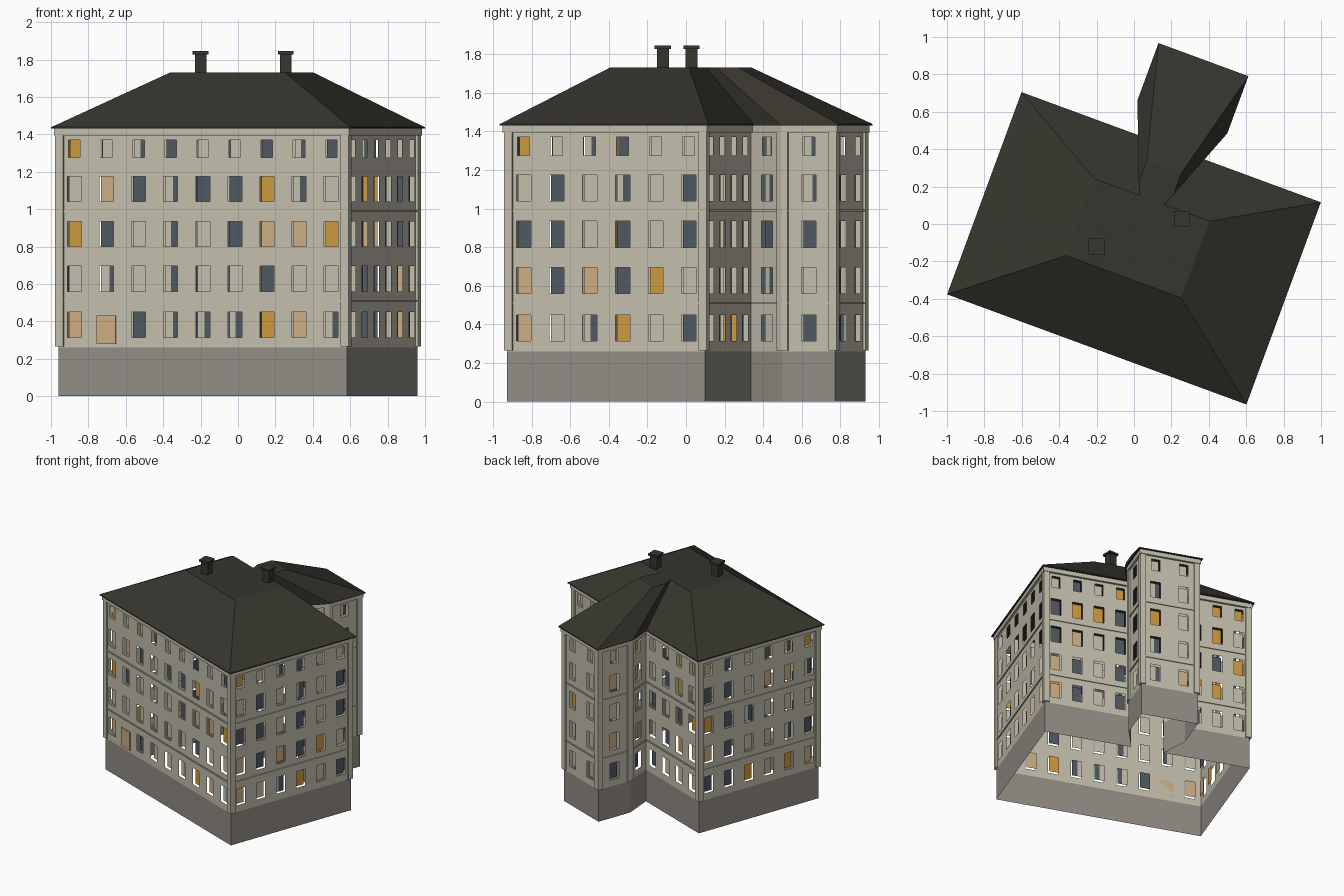
import bpy, bmesh, math, random
from mathutils import Vector, Matrix

if "Cube" in bpy.data.objects:
    bpy.data.objects.remove(bpy.data.objects["Cube"])

random.seed(4)
# The whole house is turned about z and shifted to centre it
PLACE = Matrix.Translation((0, -0.13, 0)) @ Matrix.Rotation(math.radians(-20.2), 4, 'Z')


def mat(name, rgb):
    m = bpy.data.materials.new(name)
    m.diffuse_color = (*rgb, 1)
    m.use_nodes = True
    m.node_tree.nodes["Principled BSDF"].inputs["Base Color"].default_value = m.diffuse_color
    return m


PLASTER = mat("plaster", (0.545, 0.515, 0.413))
STONE = mat("plinth_stone", (0.287, 0.266, 0.235))
ROOF = mat("dark_roof", (0.037, 0.035, 0.026))
GLASS = mat("blue_glass", (0.076, 0.100, 0.122))
LIT = mat("amber_light", (0.61, 0.314, 0.048))
BLIND = mat("tan_blind", (0.61, 0.413, 0.223))


def finish(name, bm, mats, matrix=PLACE):
    me = bpy.data.meshes.new(name)
    bm.to_mesh(me)
    bm.free()
    for m in mats:
        me.materials.append(m)
    ob = bpy.data.objects.new(name, me)
    ob.matrix_world = matrix
    bpy.context.collection.objects.link(ob)
    return ob


def outline(o=0.0):
    """Counter-clockwise footprint, pushed outwards by o."""
    a, b, n = 0.8225 + o, 0.546 + o, 0.13 + 1.55 * o
    w, m, l = 0.226 + o, 0.755 - 0.2 * o, 1.045 + o
    half = [(a, -b), (a, b), (n, b), (w, m), (w, l)]
    pts = half + [(-x, y) for x, y in reversed(half)]
    return [Vector((x, y, 0)) for x, y in pts]


def at(p, z):
    return (p.x, p.y, z)


def quad(bm, pts, index=0):
    f = bm.faces.new([bm.verts.new(p) for p in pts])
    f.material_index = index
    return f


def prism(bm, pts, z0, z1):
    lo = [bm.verts.new(at(p, z0)) for p in pts]
    hi = [bm.verts.new(at(p, z1)) for p in pts]
    for i in range(len(pts)):
        j = (i + 1) % len(pts)
        bm.faces.new((lo[i], lo[j], hi[j], hi[i]))
    bm.faces.new(lo[::-1])
    bm.faces.new(hi)


def ring(bm, proud, z0, z1):
    """Band running round the house on the wall surface."""
    inn, out = outline(), outline(proud)
    for i in range(len(inn)):
        j = (i + 1) % len(inn)
        quad(bm, [at(out[i], z0), at(out[j], z0), at(out[j], z1), at(out[i], z1)])
        quad(bm, [at(inn[i], z0), at(inn[j], z0), at(out[j], z0), at(out[i], z0)])
        quad(bm, [at(out[i], z1), at(out[j], z1), at(inn[j], z1), at(inn[i], z1)])


# Window rows from bottom to top: sill, head, width
ROWS = [(0.315, 0.45, 0.08), (0.56, 0.695, 0.08), (0.80, 0.935, 0.08),
        (1.04, 1.175, 0.08), (1.275, 1.37, 0.066)]
# Window fillings, bottom row first:
# b closed, g glass, o lit, t blind, h half glass, D door
FILL = {
    9: ["tDghhhoth", "bhbhbbgbb", "ogbhbgtto", "btghggohb", "obhgbbghg"],
    0: ["tbhobg", "tgtgob", "ggbgbg", "bgbhbg", "obhgbb"],
    1: ["tgbg", "tgbg", "gtbg", "googb"[:4], "bgbo"],
    2: ["b", "h", "g", "h", "h"],
    3: ["g", "b", "g", "h", "h"],
    4: ["ht", "hb", "ob", "hb", "bb"],
    7: ["ghbb", "hgob", "gbgo", "bgob", "hboo"],
}
COLUMNS = [6, 4, 1, 1, 2, 1, 1, 4, 6, 9]
INDEX = {'b': 0, 'g': 1, 'o': 2, 't': 3}
SETBACK = 0.025

wall, panes, door = bmesh.new(), bmesh.new(), bmesh.new()
P = outline()
for e, count in enumerate(COLUMNS):
    p, q = P[e], P[(e + 1) % len(P)]
    length = (q - p).length
    d = (q - p).normalized()
    out = Vector((d.y, -d.x, 0))
    rows = FILL.get(e) or ["".join(random.choice("bbgghot") for _ in range(count)) for _ in ROWS]

    def patch(bm, s0, s1, z0, z1, off=0.0, index=0):
        a, b = p + d * s0 + out * off, p + d * s1 + out * off
        quad(bm, [at(a, z0), at(b, z0), at(b, z1), at(a, z1)], index)

    below = 0.26
    for (z0, z1, w), codes in zip(ROWS, rows):
        patch(wall, 0, length, below, z0)
        below = z1
        s = 0
        for k, code in enumerate(codes):
            c = length * (k + 0.5) / count
            if code == 'D':
                # Door plate on the wall surface
                a, b = p + d * (c - 0.054), p + d * (c + 0.054)
                prism(door, [a + out * 0.008, b + out * 0.008, b, a], 0.28, 0.43)
                continue
            l, r = c - w / 2, c + w / 2
            patch(wall, s, l, z0, z1)
            s = r
            if code == 'h':
                mid = l + w * random.uniform(0.4, 0.65)
                patch(panes, l, mid, z0, z1, -SETBACK, 0)
                patch(panes, mid, r, z0, z1, -SETBACK, 1)
            else:
                patch(panes, l, r, z0, z1, -SETBACK, INDEX[code])
        patch(wall, s, length, z0, z1)
    patch(wall, 0, length, below, 1.43)
finish("walls", wall, [PLASTER])
finish("window_panes", panes, [PLASTER, GLASS, LIT, BLIND])
finish("front_door", door, [BLIND])

# Plinth, open underneath
bm = bmesh.new()
for i in range(len(P)):
    a, b = P[i], P[(i + 1) % len(P)]
    quad(bm, [at(a, 0), at(b, 0), at(b, 0.26), at(a, 0.26)])
finish("plinth", bm, [STONE])

# Cornice below the eaves and thin string courses
bm = bmesh.new()
ring(bm, 0.018, 1.395, 1.43)
finish("cornice", bm, [PLASTER])
bm = bmesh.new()
for z in (0.505, 0.985):
    ring(bm, 0.007, z, z + 0.01)
finish("string_courses", bm, [PLASTER])

# L-shaped corner pilasters on the outward corners
bm = bmesh.new()
PROUD, WIDE = 0.013, 0.032
Q = outline(PROUD)
for i in (0, 1, 3, 4, 5, 6, 8, 9):
    c = P[i]
    back = (P[i - 1] - c).normalized()
    fwd = (P[(i + 1) % len(P)] - c).normalized()
    nb = Vector((-back.y, back.x, 0)) * PROUD
    nf = Vector((fwd.y, -fwd.x, 0)) * PROUD
    a, b = c + back * WIDE, c + fwd * WIDE
    prism(bm, [a, a + nb, Q[i], b + nf, b, c], 0.265, 1.395)
finish("corner_pilasters", bm, [PLASTER])

# Roof: eaves outline with a thin edge, shrunk to the flat top
bm = bmesh.new()
eave = outline(0.03)
top = [Vector((v.x * 0.385, v.y * 0.38 + 0.057, 0)) for v in eave]
loops = [[bm.verts.new(at(v, z)) for v in pts]
         for pts, z in ((eave, 1.43), (eave, 1.438), (top, 1.73))]
for lo, hi in zip(loops, loops[1:]):
    for i in range(len(lo)):
        j = (i + 1) % len(lo)
        bm.faces.new((lo[i], lo[j], hi[j], hi[i]))
bm.faces.new(loops[0][::-1])
bm.faces.new(loops[-1])
finish("roof", bm, [ROOF])

# Chimneys with caps, square to the axes
for n, (x, y) in enumerate([(-0.2, -0.12), (0.255, 0.028)]):
    bm = bmesh.new()
    for r, z0, z1 in ((0.031, 1.70, 1.828), (0.042, 1.828, 1.845)):
        prism(bm, [Vector((x + sx * r, y + sy * r, 0))
                   for sx, sy in ((-1, -1), (1, -1), (1, 1), (-1, 1))], z0, z1)
    finish("chimney_%d" % (n + 1), bm, [ROOF], Matrix.Identity(4))
